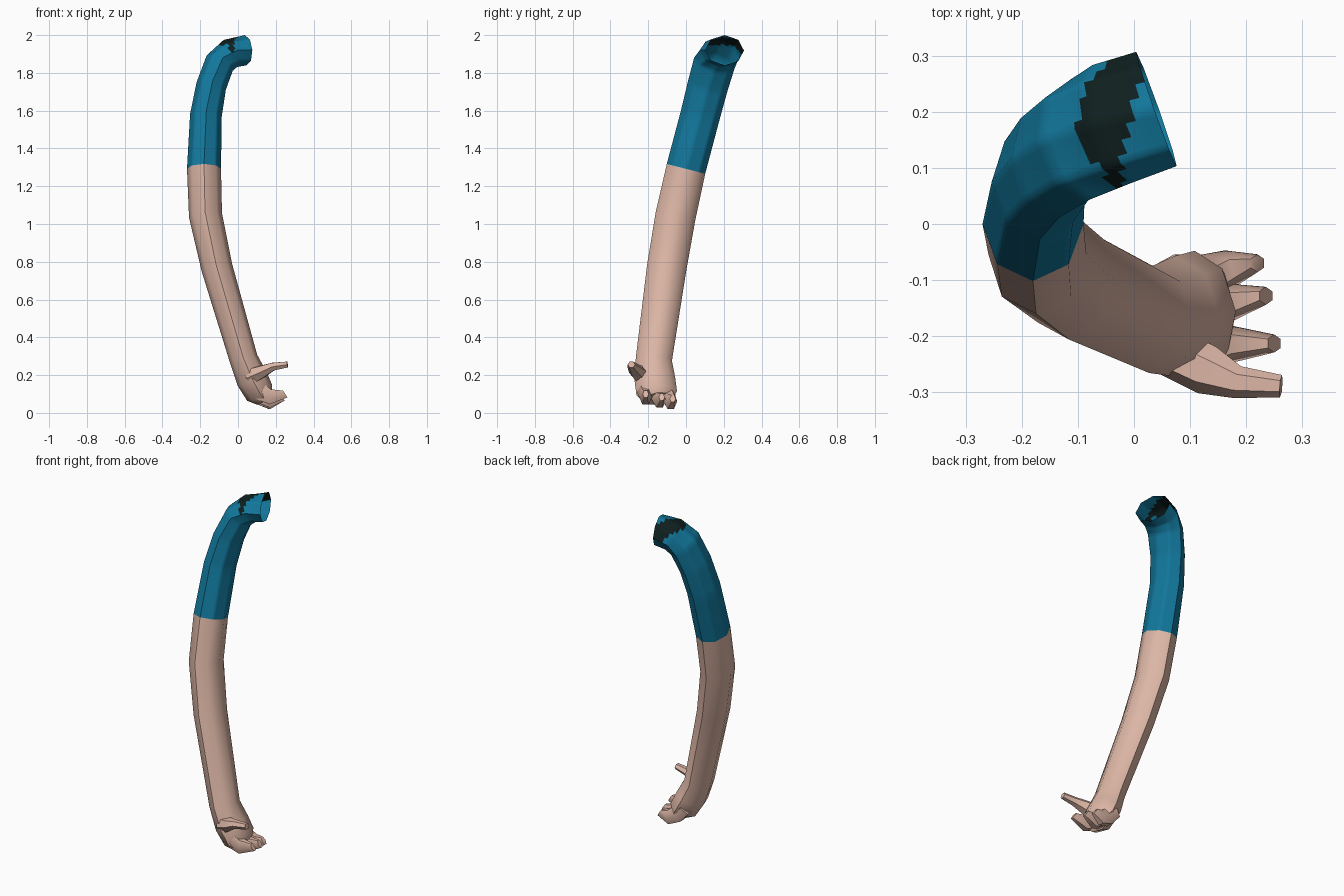
import bpy, bmesh, math
from mathutils import Vector

if "Cube" in bpy.data.objects:
    bpy.data.objects.remove(bpy.data.objects["Cube"])


def material(name, rgb):
    m = bpy.data.materials.new(name)
    m.diffuse_color = (*rgb, 1)
    m.use_nodes = True
    m.node_tree.nodes["Principled BSDF"].inputs["Base Color"].default_value = m.diffuse_color
    return m


BLUE = material("sleeve blue", (0.006, 0.19, 0.34))
DARK = material("dark patch", (0.005, 0.014, 0.014))
SKIN = material("skin", (0.72, 0.47, 0.38))


def tube(name, rings, mats, sides=8, start_dir=None, end_dir=None, caps=(False, False), cuts=0, rule=None):
    """Loft rings of (x, y, z, half width along y, half depth)."""
    bm = bmesh.new()
    pts = [Vector(r[:3]) for r in rings]
    loops = []
    for i, r in enumerate(rings):
        t = pts[min(i + 1, len(pts) - 1)] - pts[max(i - 1, 0)]
        if i == 0 and start_dir:
            t = Vector(start_dir)
        if i == len(pts) - 1 and end_dir:
            t = Vector(end_dir)
        t.normalize()
        y = Vector((0, 1, 0))
        u = (y - y.dot(t) * t).normalized()
        v = t.cross(u)
        loops.append([bm.verts.new(pts[i] + u * r[3] * math.cos(a) + v * r[4] * math.sin(a))
                      for a in (2 * math.pi * k / sides for k in range(sides))])
    for a, b in zip(loops, loops[1:]):
        for k in range(sides):
            n = (k + 1) % sides
            bm.faces.new((a[k], a[n], b[n], b[k]))
    if caps[0]:
        bm.faces.new(loops[0][::-1])
    if caps[1]:
        bm.faces.new(loops[-1])
    if cuts:
        bmesh.ops.subdivide_edges(bm, edges=bm.edges[:], cuts=cuts, use_grid_fill=True)
    bm.normal_update()
    if rule:
        for f in bm.faces:
            f.material_index = rule(f)
    for f in bm.faces:
        f.smooth = True
    me = bpy.data.meshes.new(name)
    bm.to_mesh(me)
    bm.free()
    for m in mats:
        me.materials.append(m)
    ob = bpy.data.objects.new(name, me)
    bpy.context.collection.objects.link(ob)
    bpy.context.view_layer.objects.active = ob
    ob.select_set(True)
    bpy.ops.object.shade_smooth_by_angle(angle=math.radians(50))
    ob.select_set(False)
    return ob


# Dark patch on top of the shoulder
def patch(f):
    c = f.calc_center_median()
    left = -0.10 + 5 * (c.y - 0.185) ** 2
    right = min(0.012, -0.02 + 0.25 * max(0, c.y - 0.13))
    return int(f.normal.z > 0.1 and c.z > 1.9 and left < c.x < right)


CUFF = (-0.18, 0.0, 1.292, 0.105, 0.09)
CUFF_DIR = (0.0, -0.25, -0.97)

# Sleeve, open at the shoulder
tube("sleeve", [
    (0.04, 0.205, 1.92, 0.108, 0.08),
    (-0.04, 0.178, 1.903, 0.112, 0.08),
    (-0.097, 0.15, 1.852, 0.112, 0.08),
    (-0.142, 0.115, 1.73, 0.108, 0.08),
    (-0.17, 0.075, 1.575, 0.105, 0.084),
    CUFF], [BLUE, DARK], start_dir=(-0.93, -0.33, -0.05), end_dir=CUFF_DIR, cuts=5, rule=patch)

# Bare arm running into the palm
tube("arm_and_palm", [
    CUFF,
    (-0.172, -0.055, 1.045, 0.107, 0.088),
    (-0.112, -0.102, 0.77, 0.105, 0.083),
    (0.03, -0.17, 0.285, 0.096, 0.075),
    (0.075, -0.165, 0.18, 0.108, 0.085),
    (0.115, -0.155, 0.105, 0.108, 0.078),
    (0.14, -0.15, 0.075, 0.085, 0.05)],
    [SKIN], start_dir=CUFF_DIR, caps=(False, True))

# Three curled fingers: base y, tip y, tip x, height offset
for name, y0, y1, x, dz in (("index_finger", -0.215, -0.213, 0.25, 0.025),
                            ("middle_finger", -0.15, -0.128, 0.235, 0.008),
                            ("little_finger", -0.09, -0.07, 0.22, 0.0)):
    tube(name, [
        (0.07, y0, 0.14 + dz, 0.036, 0.05),
        (0.12, y0 - 0.005, 0.085 + dz, 0.040, 0.052),
        (0.17, (y0 + y1) / 2, 0.06 + dz, 0.034, 0.046),
        (x, y1, 0.075 + dz, 0.016, 0.025)],
        [SKIN], sides=6, end_dir=(0.8, 0, 0.5), caps=(True, True))

# Thumb, pointing forward from the palm's edge
tube("thumb", [
    (0.06, -0.225, 0.19, 0.045, 0.05),
    (0.13, -0.26, 0.22, 0.045, 0.036),
    (0.185, -0.282, 0.245, 0.029, 0.024),
    (0.262, -0.289, 0.256, 0.02, 0.018)],
    [SKIN], sides=6, caps=(True, True))
